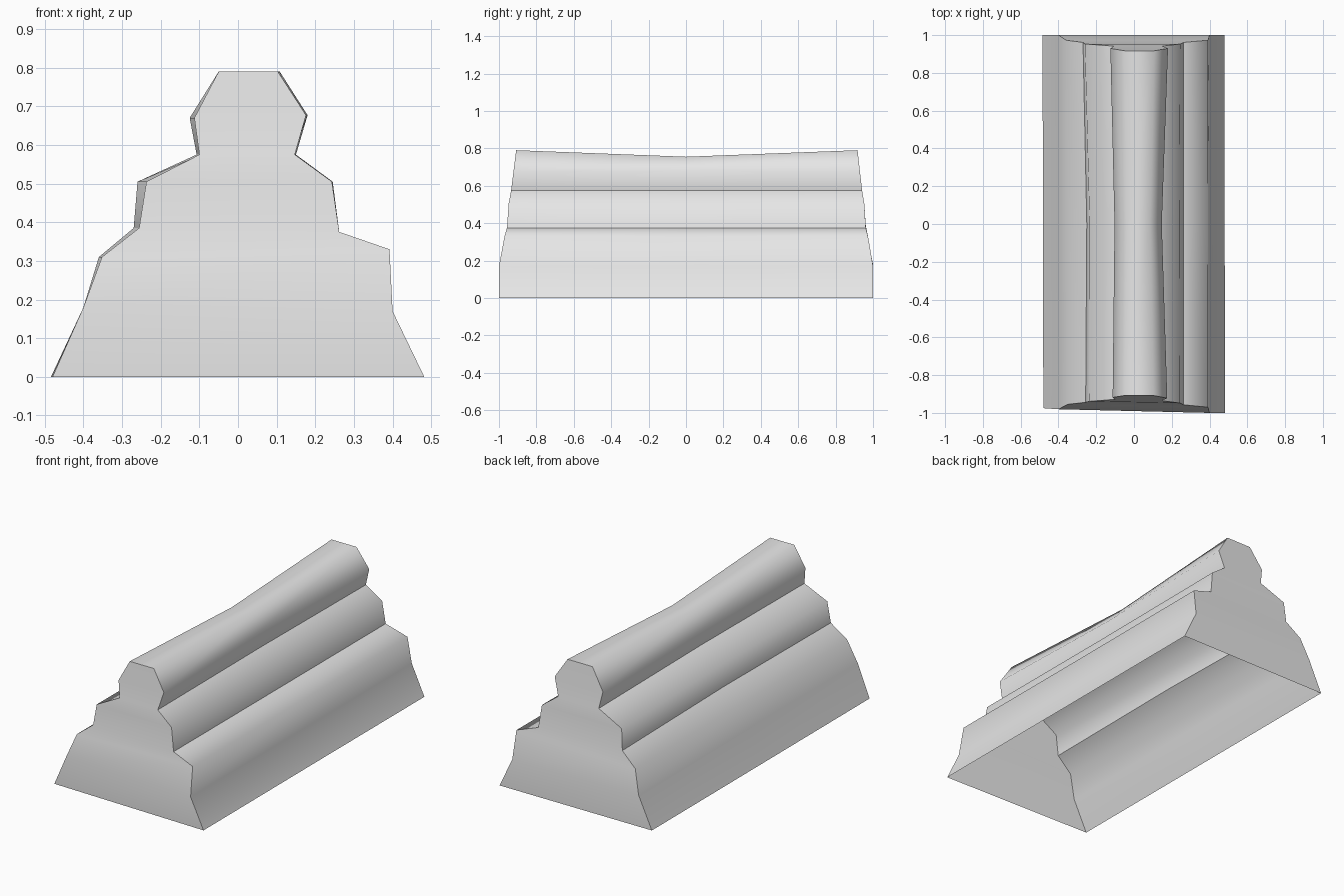
import bpy, bmesh

cube = bpy.data.objects.get("Cube")
if cube:
    bpy.data.objects.remove(cube)

# Moulding steps from base to crest: (height, x at front, x at middle, x at back)
LEFT = [(0, .482, .48, .48), (.17, .40, .40, .40), (.33, .392, .39, .392),
        (.375, .262, .262, .262), (.505, .243, .24, .245), (.575, .147, .142, .15),
        (.677, .176, .147, .18), (.79, .103, .085, .108)]
RIGHT = [(0, -.48, -.482, -.484), (.18, -.40, -.40, -.40), (.31, -.352, -.352, -.36),
         (.385, -.256, -.25, -.27), (.505, -.237, -.235, -.26), (.575, -.1, -.095, -.107),
         (.67, -.113, -.103, -.125), (.79, -.05, -.04, -.05)]
# How far each step leans in from the end of the block
LEAN = [0, 0, .03, .043, .052, .065, .078, .092]
CREASES = (3, 5)
CREST_SAG = .035

bm = bmesh.new()


def add_side(rows):
    """Three points (front, middle, back) for every step of one side."""
    side = []
    for step, (z, *xs) in enumerate(rows):
        skew = .025 * (xs[0] < 0) * (1 - z / .79)
        ys = (LEAN[step] - 1 + skew, 0, 1 - LEAN[step] * .9)
        sag = CREST_SAG if step == len(rows) - 1 else 0
        side.append([bm.verts.new((x, y, z - sag * (i == 1)))
                     for i, (x, y) in enumerate(zip(xs, ys))])
    return side


left, right = add_side(LEFT), add_side(RIGHT)

# Stepped side walls and the sloping end caps
for low in range(len(left) - 1):
    up = low + 1
    for a in (0, 1):
        b = a + 1
        bm.faces.new((left[low][a], left[low][b], left[up][b], left[up][a]))
        bm.faces.new((right[low][b], right[low][a], right[up][a], right[up][b]))
    bm.faces.new((right[low][0], left[low][0], left[up][0], right[up][0]))
    bm.faces.new((left[low][2], right[low][2], right[up][2], left[up][2]))

# Crest; the underside stays open
for a in (0, 1):
    b = a + 1
    bm.faces.new((right[-1][a], left[-1][a], left[-1][b], right[-1][b]))

for face in bm.faces:
    face.smooth = True

# Sharp creases along the grooves and around the end caps
for side in (left, right):
    for step in CREASES:
        for a in (0, 1):
            bm.edges.get((side[step][a], side[step][a + 1])).smooth = False
    for low in range(len(side) - 1):
        for end in (0, 2):
            bm.edges.get((side[low][end], side[low + 1][end])).smooth = False
for end in (0, 2):
    bm.edges.get((left[-1][end], right[-1][end])).smooth = False

mesh = bpy.data.meshes.new("stepped_moulding")
bm.to_mesh(mesh)
bm.free()

grey = bpy.data.materials.new("plain_grey")
grey.use_nodes = True
colour = (.8, .8, .8, 1)
grey.diffuse_color = colour
grey.node_tree.nodes["Principled BSDF"].inputs["Base Color"].default_value = colour
mesh.materials.append(grey)

moulding = bpy.data.objects.new("stepped_moulding", mesh)
bpy.context.collection.objects.link(moulding)
